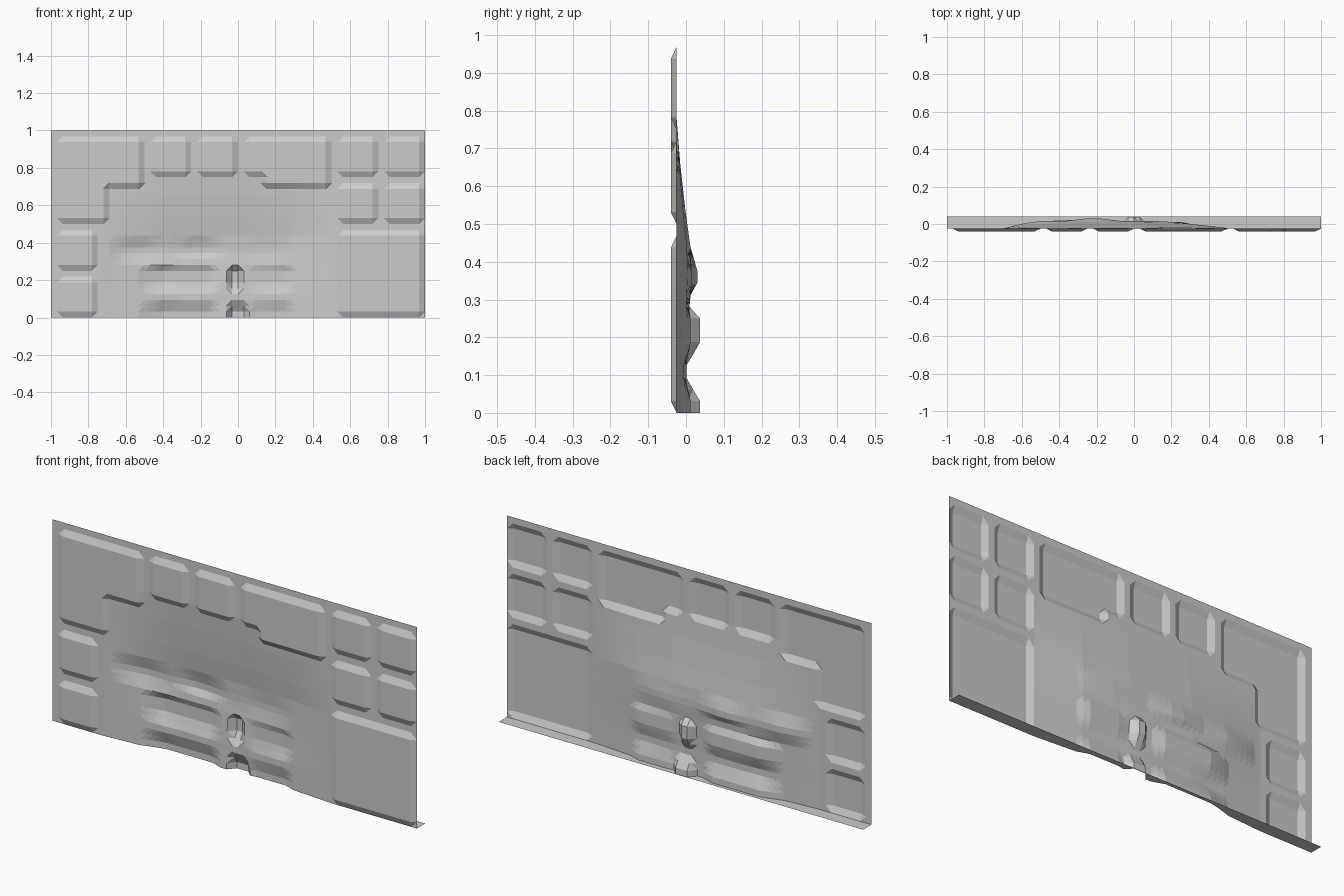
import bpy
import bmesh

cube = bpy.data.objects.get("Cube")
if cube:
    bpy.data.objects.remove(cube, do_unlink=True)

COLS, ROWS = 64, 32
STEP = 1 / 32
BASE, RAISED, BACK = -0.025, -0.04, 0.04

grey = bpy.data.materials.new("plain_grey")
grey.use_nodes = True
colour = (0.6, 0.6, 0.6, 1)
grey.diffuse_color = colour
grey.node_tree.nodes["Principled BSDF"].inputs["Base Color"].default_value = colour


def ramp(v, points):
    """Piecewise linear value through (position, value) points."""
    if v <= points[0][0]:
        return points[0][1]
    for (a, fa), (b, fb) in zip(points, points[1:]):
        if v <= b:
            return fa + (fb - fa) * (v - a) / (b - a)
    return points[-1][1]


def plateau(v, a, b, c, d):
    return ramp(v, [(a, 0), (b, 1), (c, 1), (d, 0)])


# Broad shallow dent, in grid columns and rows
DENT_ACROSS = [(9, 0), (16, .6), (22, 1), (33, 1), (41, .75), (49, 0)]
DENT_UP = [(0, .025), (4, .026), (9, .034), (14, .037), (17, .024), (21, .01), (25, 0)]

# Carved recesses: depth, column plateau, row plateau
RECESSES = [
    (0.015, (10, 16, 36, 42), (9, 11, 12, 14)),    # wide groove
    (0.030, (20, 24, 26, 30), (10, 11, 12, 14)),   # small upper pocket
    (0.022, (15, 19, 27, 29), (4, 6, 8, 9)),       # left upper bar
    (0.012, (33, 35, 40, 42), (4, 6, 8, 9)),       # right upper bar
    (0.022, (15, 19, 27, 29), (-2, -1, 1, 3)),     # left lower bar
    (0.012, (33, 35, 40, 42), (-2, -1, 1, 3)),     # right lower bar
    (0.037, (30, 31, 32, 33), (4, 6, 8, 9)),       # central pit
    (0.037, (30, 31, 33, 34), (-2, -1, 1, 3)),     # lower central pit
]


# Raised panels on an eight by four layout
def block(i0, j0, i1, j1):
    return (8 * i0 + 2, 8 * j0 + 1, 8 * i1 - 1, 8 * j1 - 2)


PANELS = [block(*b) for b in (
    (0, 0, 1, 1), (0, 1, 1, 2), (0, 2, 1, 4), (2, 3, 3, 4), (3, 3, 4, 4),
    (6, 3, 7, 4), (7, 3, 8, 4), (6, 2, 7, 3), (7, 2, 8, 3), (6, 0, 8, 2))]
PANELS += [(2, 17, 9, 30), (2, 23, 15, 30),        # stepped panel
           (34, 25, 37, 30), (37, 23, 47, 30)]     # notched panel


def depth(i, j):
    if any(a <= i <= c and b <= j <= d for a, b, c, d in PANELS):
        return RAISED
    y = BASE + ramp(i, DENT_ACROSS) * ramp(j, DENT_UP)
    for target, across, up in RECESSES:
        w = plateau(i, *across) * plateau(j, *up)
        y = max(y, y + (target - y) * w)
    return y


def finish(bm, name):
    mesh = bpy.data.meshes.new(name)
    bm.to_mesh(mesh)
    bm.free()
    mesh.materials.append(grey)
    bpy.context.collection.objects.link(bpy.data.objects.new(name, mesh))


# Embossed sheet, splitting only bent cells along their flatter diagonal
bm = bmesh.new()
grid = [[bm.verts.new((i * STEP - 1, depth(i, j), j * STEP))
         for j in range(ROWS + 1)] for i in range(COLS + 1)]
for i in range(COLS):
    for j in range(ROWS):
        a, b = grid[i][j], grid[i + 1][j]
        c, d = grid[i + 1][j + 1], grid[i][j + 1]
        if abs(a.co.y + c.co.y - b.co.y - d.co.y) < 1e-6:
            bm.faces.new((a, b, c, d))
        elif abs(a.co.y - c.co.y) < abs(b.co.y - d.co.y):
            bm.faces.new((a, b, c))
            bm.faces.new((a, c, d))
        else:
            bm.faces.new((a, b, d))
            bm.faces.new((b, c, d))
finish(bm, "embossed_sheet")

# Bottom flange from the sheet's lower edge to the back
bm = bmesh.new()
edge = [(bm.verts.new((i * STEP - 1, depth(i, 0), 0)),
         bm.verts.new((i * STEP - 1, BACK, 0))) for i in range(COLS + 1)]
for (a, b), (c, d) in zip(edge, edge[1:]):
    bm.faces.new((a, b, d, c))
finish(bm, "bottom_flange")
